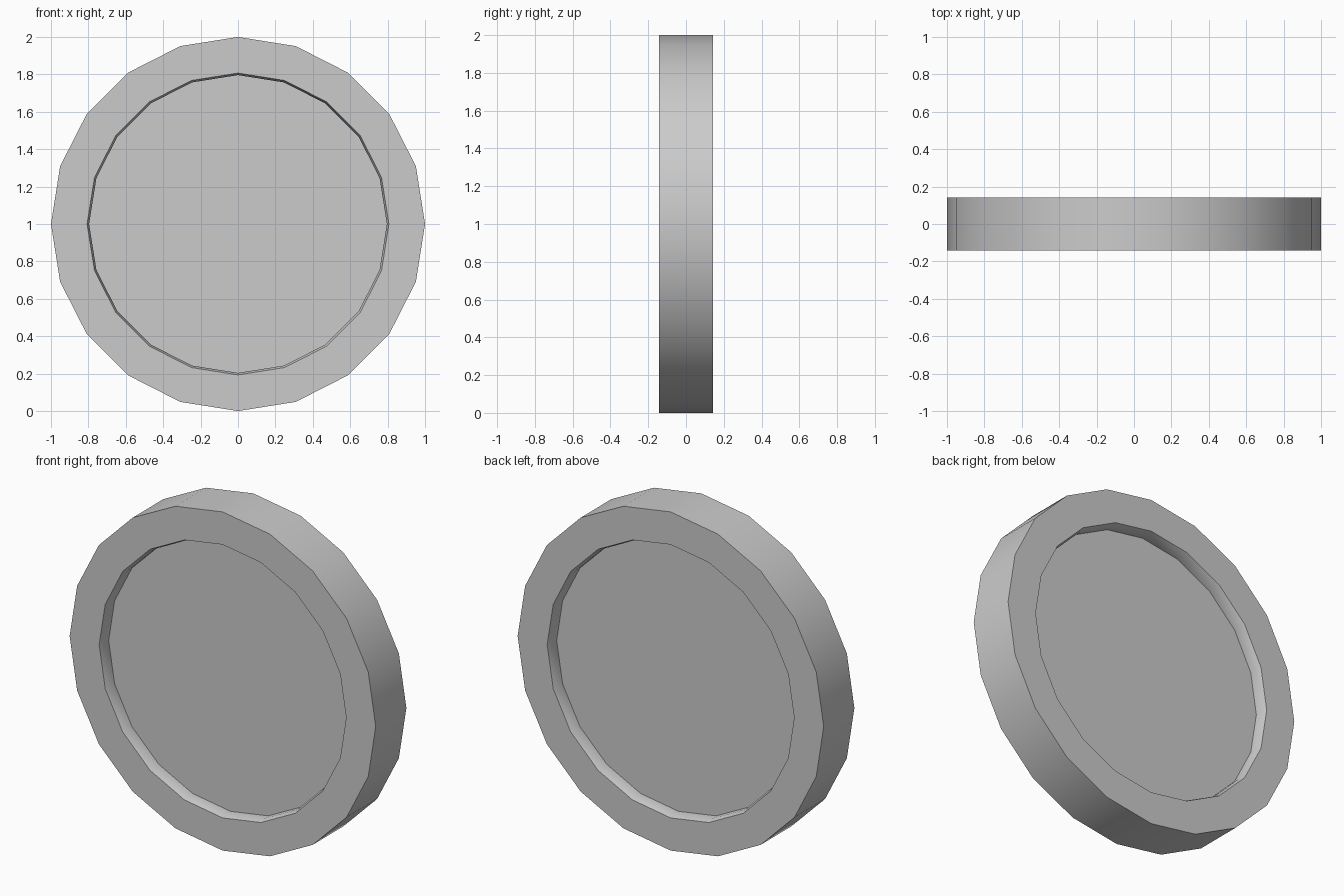
import bpy
import bmesh
from math import sin, cos, tau

if "Cube" in bpy.data.objects:
    bpy.data.objects.remove(bpy.data.objects["Cube"])

SIDES = 20
HALF = 0.143

# Half profile (radius, y) from the front floor out to the rim; mirrored for the back
front = [(0.796, -HALF + 0.073), (0.796, -HALF + 0.032), (0.807, -HALF), (1.0, -HALF)]
profile = front + [(r, -y) for r, y in reversed(front)]

bm = bmesh.new()
rings = [[bm.verts.new((r * cos(tau * i / SIDES), y, 1 + r * sin(tau * i / SIDES)))
          for i in range(SIDES)] for r, y in profile]

# Rim, bevelled lips and recess walls
for a, b in zip(rings, rings[1:]):
    for i in range(SIDES):
        j = (i + 1) % SIDES
        bm.faces.new((a[i], a[j], b[j], b[i]))

# Recessed floors on both sides
bm.faces.new(rings[0])
bm.faces.new(rings[-1])
bmesh.ops.recalc_face_normals(bm, faces=bm.faces)

mesh = bpy.data.meshes.new("recessed_disc")
bm.to_mesh(mesh)
bm.free()
disc = bpy.data.objects.new("recessed_disc", mesh)
bpy.context.collection.objects.link(disc)

# Smooth around the rim, sharp at the profile corners
bpy.context.view_layer.objects.active = disc
disc.select_set(True)
bpy.ops.object.shade_smooth_by_angle(angle=0.33)
